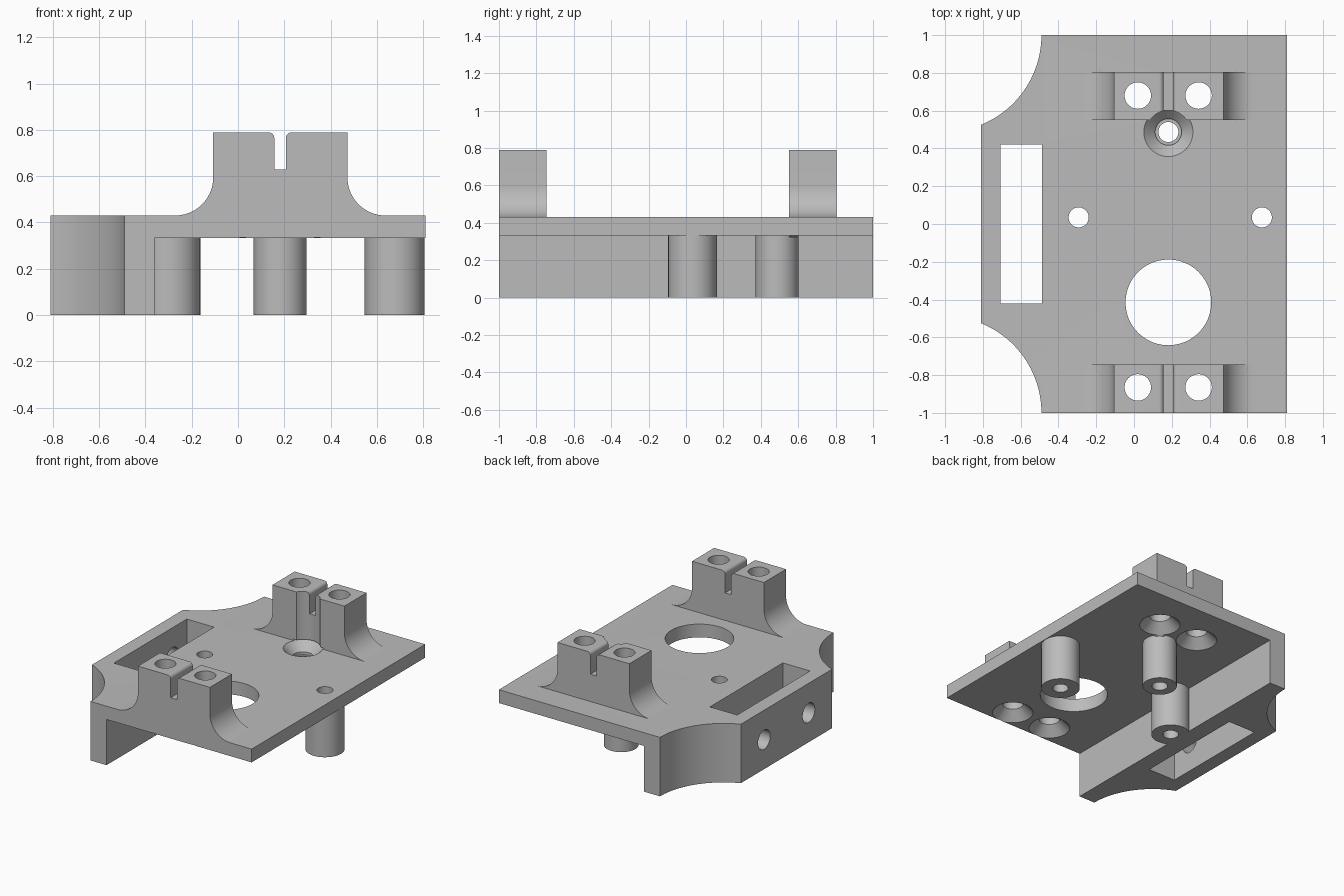
import bpy, bmesh, math
from mathutils import Vector

if "Cube" in bpy.data.objects:
    bpy.data.objects.remove(bpy.data.objects["Cube"])

grey = bpy.data.materials.new("plain_grey")
grey.diffuse_color = (0.5, 0.5, 0.5, 1)
grey.use_nodes = True
grey.node_tree.nodes["Principled BSDF"].inputs["Base Color"].default_value = grey.diffuse_color


def new_object(name, bm):
    bmesh.ops.recalc_face_normals(bm, faces=bm.faces)
    mesh = bpy.data.meshes.new(name)
    bm.to_mesh(mesh)
    bm.free()
    mesh.materials.append(grey)
    obj = bpy.data.objects.new(name, mesh)
    bpy.context.collection.objects.link(obj)
    return obj


def prism(name, points, direction):
    """Closed 3D outline pushed along a direction."""
    bm = bmesh.new()
    face = bm.faces.new([bm.verts.new(p) for p in points])
    ext = bmesh.ops.extrude_face_region(bm, geom=[face])
    verts = [v for v in ext["geom"] if isinstance(v, bmesh.types.BMVert)]
    bmesh.ops.translate(bm, verts=verts, vec=Vector(direction))
    return new_object(name, bm)


def box(name, x0, x1, y0, y1, z0, z1):
    return prism(name, [(x0, y0, z0), (x1, y0, z0), (x1, y1, z0), (x0, y1, z0)], (0, 0, z1 - z0))


def round_part(name, x, y, z0, z1, r0, r1=None):
    """Upright cylinder or frustum."""
    bm = bmesh.new()
    bmesh.ops.create_cone(bm, cap_ends=True, segments=48, radius1=r0,
                          radius2=r0 if r1 is None else r1, depth=z1 - z0)
    bmesh.ops.translate(bm, verts=bm.verts, vec=(x, y, (z0 + z1) / 2))
    return new_object(name, bm)


def arc(cx, cy, r, a0, a1, n):
    angles = [math.radians(a0 + (a1 - a0) * i / n) for i in range(n + 1)]
    return [(cx + r * math.cos(a), cy + r * math.sin(a)) for a in angles]


def combine(target, tool, operation):
    mod = target.modifiers.new(operation.lower(), "BOOLEAN")
    mod.operation, mod.solver, mod.object = operation, "EXACT", tool
    bpy.context.view_layer.update()
    result = bpy.data.meshes.new_from_object(
        target.evaluated_get(bpy.context.evaluated_depsgraph_get()))
    target.modifiers.clear()
    target.data = result
    bpy.data.objects.remove(tool)


TOP, UNDER = 0.43, 0.333
MID = 0.182

# Base plate with scooped left corners and a thick left rail
sweep = math.degrees(math.asin(0.475 / 0.5125))
low = arc(-1.0025, -1, 0.5125, sweep, 0, 20)
high = [(x, -y) for x, y in reversed(low)]
outline = low + [(0.81, -1), (0.81, 1)] + high
body = prism("mounting_plate", [(x, y, 0) for x, y in outline], (0, 0, TOP))
combine(body, box("underside_cut", -0.36, 1, -1.2, 1.2, -0.2, UNDER), "DIFFERENCE")

# Split bearing blocks with flared feet and a rounded slot
R = 0.165
half_l, half_r = -0.107, 0.473
profile = [(half_l - R, 0.38)]
profile += arc(half_l - R, TOP + R, R, -90, 0, 14)
profile += [(half_l, 0.79)]
profile += arc(MID - 0.05, 0.765, 0.025, 90, 0, 6)
profile += [(MID - 0.025, 0.63), (MID + 0.025, 0.63)]
profile += arc(MID + 0.05, 0.765, 0.025, 180, 90, 6)
profile += [(half_r, 0.79)]
profile += arc(half_r + R, TOP + R, R, 180, 270, 14)
profile += [(half_r + R, 0.38)]
for y0 in (-1.0, 0.55):
    block = prism("block", [(x, y0, z) for x, z in profile], (0, 0.255, 0))
    if y0 > 0:
        # Screw clearance groove in the rear block
        combine(block, round_part("groove", MID, 0.487, 0.3, 1, 0.115), "DIFFERENCE")
    combine(body, block, "UNION")

# Hollow standoffs under the plate
posts = [(-0.293, 0.035, 0.13), (0.677, 0.035, 0.13), (MID, 0.487, 0.115)]
for x, y, r in posts:
    combine(body, round_part("post", x, y, 0, 0.38, r), "UNION")
for x, y, r in posts:
    combine(body, round_part("bore", x, y, -0.2, 1, 0.053), "DIFFERENCE")

# Countersunk seat above the rear standoff
combine(body, round_part("seat_bore", MID, 0.487, 0.35, 0.42, 0.07), "DIFFERENCE")
combine(body, round_part("seat_cone", MID, 0.487, 0.37, 0.44, 0.07, 0.14), "DIFFERENCE")

# Block bolt holes, countersunk from below
for y in (-0.865, 0.68):
    for x in (0.02, 0.342):
        combine(body, round_part("bolt_hole", x, y, 0.2, 1, 0.07), "DIFFERENCE")
        combine(body, round_part("bolt_sink", x, y, UNDER - 0.01, UNDER + 0.067, 0.147, 0.07),
                "DIFFERENCE")

# Large round opening and the slot through the rail
combine(body, round_part("opening", MID, -0.415, 0.2, 0.6, 0.227), "DIFFERENCE")
combine(body, box("rail_slot", -0.707, -0.487, -0.42, 0.42, -0.2, 0.6), "DIFFERENCE")

# Side holes through the outer rail wall
for y in (-0.257, 0.257):
    ring = arc(y, 0.215, 0.07, 0, 352.5, 47)
    combine(body, prism("side_hole", [(-0.9, a, b) for a, b in ring], (0.3, 0, 0)), "DIFFERENCE")

# Smooth the curved faces, keep edges sharp
body.data.materials.clear()
body.data.materials.append(grey)
for p in body.data.polygons:
    p.material_index = 0
bpy.context.view_layer.objects.active = body
body.select_set(True)
bpy.ops.object.shade_smooth_by_angle(angle=math.radians(25))
